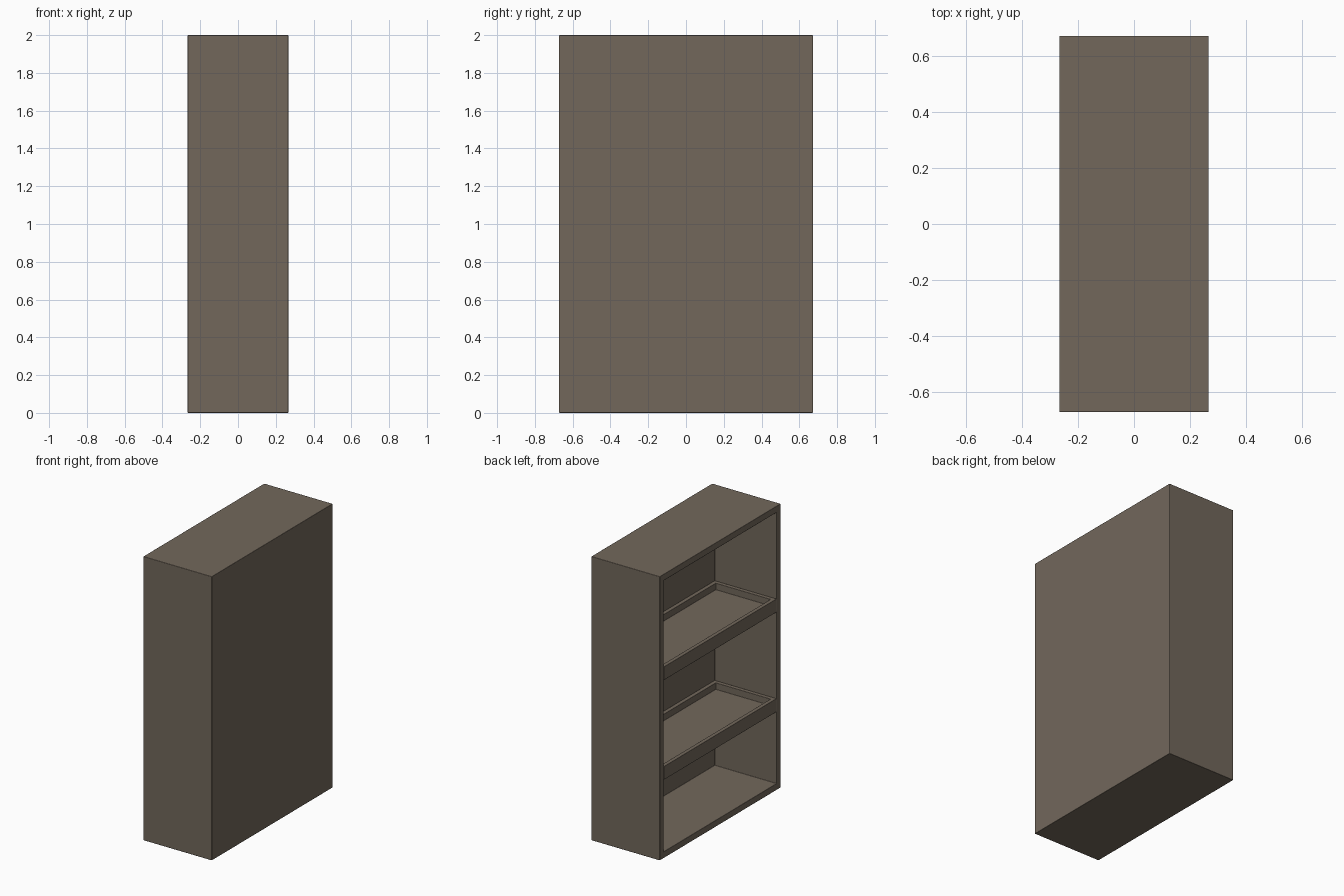
import bpy, bmesh
from mathutils import Vector

if "Cube" in bpy.data.objects:
    bpy.data.objects.remove(bpy.data.objects["Cube"])

W, D, H = 0.534, 1.346, 2.0   # extents along x, y, z
T = 0.046                     # board thickness
DEPTH = W - T - 0.006         # depth of the open interior

wood = bpy.data.materials.new("dark_grey_brown")
wood.diffuse_color = (0.168, 0.137, 0.105, 1)
wood.use_nodes = True
wood.node_tree.nodes["Principled BSDF"].inputs["Base Color"].default_value = wood.diffuse_color


def recessed_box(name, size, centre, direction, rim, depth, bevel):
    """Box whose face along 'direction' is inset by rim and sunk by depth."""
    bm = bmesh.new()
    bmesh.ops.create_cube(bm, size=1)
    bmesh.ops.scale(bm, vec=size, verts=bm.verts)
    bmesh.ops.translate(bm, vec=centre, verts=bm.verts)
    bm.normal_update()
    d = Vector(direction)
    face = max(bm.faces, key=lambda f: f.normal.dot(d))
    bmesh.ops.inset_region(bm, faces=[face], thickness=rim, use_even_offset=True)
    sunk = bmesh.ops.extrude_discrete_faces(bm, faces=[face])["faces"]
    bmesh.ops.translate(bm, vec=-d * depth, verts=sunk[0].verts[:])
    bmesh.ops.recalc_face_normals(bm, faces=bm.faces)
    me = bpy.data.meshes.new(name)
    bm.to_mesh(me)
    bm.free()
    me.materials.append(wood)
    for p in me.polygons:
        p.use_smooth = True
    ob = bpy.data.objects.new(name, me)
    bpy.context.collection.objects.link(ob)
    # softly broken edges
    m = ob.modifiers.new("soft_edges", 'BEVEL')
    m.width, m.segments, m.limit_method = bevel, 2, 'ANGLE'
    m.harden_normals = True
    return ob


# cabinet carcass, open towards -x
recessed_box("cabinet_case", (W, D, H), (0, 0, H / 2), (-1, 0, 0), T, DEPTH, 0.004)

# two tray shelves with a raised rim, flush with the open front
SHELF_H = 0.094
for name, top in (("lower_shelf", 0.645), ("upper_shelf", 1.347)):
    recessed_box(name, (DEPTH, D - 2 * T, SHELF_H),
                 (-W / 2 + DEPTH / 2, 0, top - SHELF_H / 2),
                 (0, 0, 1), 0.028, 0.046, 0.002)
